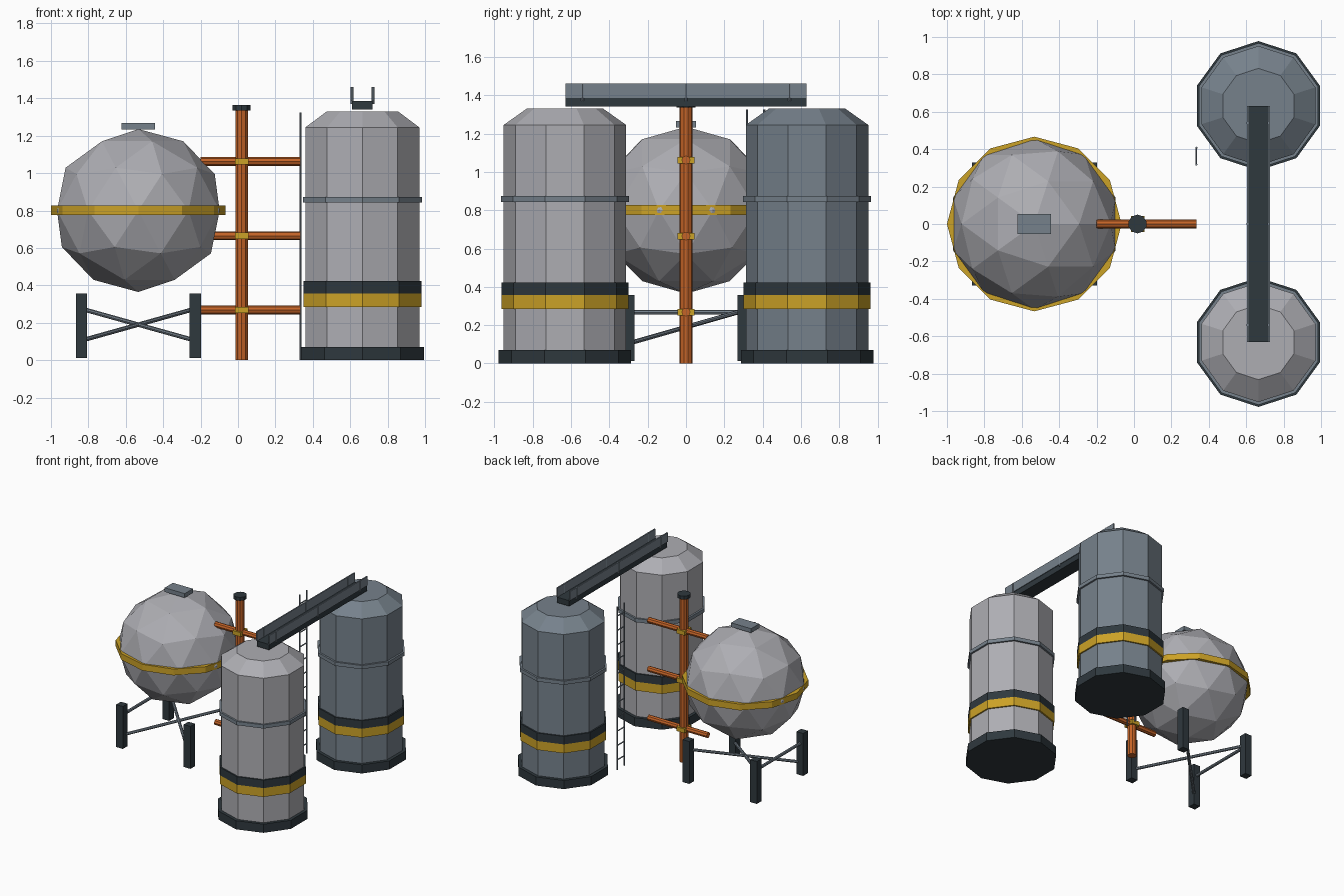
import bpy
import bmesh
from mathutils import Matrix, Vector

cube = bpy.data.objects.get("Cube")
if cube:
    bpy.data.objects.remove(cube, do_unlink=True)


def material(name, rgb):
    m = bpy.data.materials.new(name)
    m.use_nodes = True
    m.diffuse_color = (*rgb, 1)
    m.node_tree.nodes["Principled BSDF"].inputs["Base Color"].default_value = (*rgb, 1)
    return m


LIGHT = material("light grey", (0.42, 0.42, 0.45))
SLATE = material("slate grey", (0.18, 0.22, 0.26))
DARK = material("dark steel", (0.028, 0.04, 0.048))
YELLOW = material("safety yellow", (0.6, 0.36, 0.02))
ORANGE = material("orange pipe", (0.55, 0.125, 0.02))


def finish(name, bm, mat):
    mesh = bpy.data.meshes.new(name)
    bm.to_mesh(mesh)
    bm.free()
    mesh.materials.append(mat)
    ob = bpy.data.objects.new(name, mesh)
    bpy.context.collection.objects.link(ob)
    return ob


def drum(name, x, y, z0, z1, r0, mat, sides=10, r1=None):
    """Upright prism or cone section between two heights."""
    bm = bmesh.new()
    bmesh.ops.create_cone(bm, cap_ends=True, segments=sides, radius1=r0,
                          radius2=r0 if r1 is None else r1, depth=z1 - z0,
                          matrix=Matrix.Translation((x, y, (z0 + z1) / 2)))
    return finish(name, bm, mat)


def rod(name, a, b, r, mat, sides=8):
    """Straight rod between two points."""
    a, b = Vector(a), Vector(b)
    turn = (b - a).to_track_quat('Z', 'Y').to_matrix().to_4x4()
    bm = bmesh.new()
    bmesh.ops.create_cone(bm, cap_ends=True, segments=sides, radius1=r, radius2=r,
                          depth=(b - a).length,
                          matrix=Matrix.Translation((a + b) / 2) @ turn)
    return finish(name, bm, mat)


def box(name, centre, size, mat):
    bm = bmesh.new()
    bmesh.ops.create_cube(bm, size=1, matrix=Matrix.Translation(centre)
                          @ Matrix.Diagonal((*size, 1)))
    return finish(name, bm, mat)


# Two upright tanks with plinth, bands and tapered roof
TX, TY = 0.665, 0.632
for side, sign, shell in (("front", -1, LIGHT), ("back", 1, SLATE)):
    y = sign * TY
    drum(f"{side}_tank_base", TX, y, 0, 0.07, 0.346, DARK)
    drum(f"{side}_tank_body", TX, y, 0.03, 1.245, 0.32, shell)
    drum(f"{side}_tank_roof", TX, y, 1.245, 1.33, 0.32, shell, r1=0.2)
    drum(f"{side}_tank_yellow_band", TX, y, 0.285, 0.357, 0.332, YELLOW)
    drum(f"{side}_tank_dark_band", TX, y, 0.357, 0.422, 0.332, DARK)
    drum(f"{side}_tank_hoop", TX, y, 0.843, 0.873, 0.335, SLATE)

# Walkway channel bridging the tank tops
box("walkway_floor", (TX, 0, 1.363), (0.11, 1.26, 0.045), DARK)
for side, sign in (("left", 1), ("right", -1)):
    x = TX + sign * 0.056
    box(f"walkway_{side}_panel", (x, 0, 1.423), (0.01, 1.26, 0.075), SLATE)
    for i in (-1, 0, 1):
        rod(f"walkway_{side}_post", (x, i * 0.54, 1.37), (x, i * 0.54, 1.46), 0.008, SLATE)

# Faceted globe tank with belt and hatch
GX, GZ = -0.533, 0.8
bm = bmesh.new()
bmesh.ops.create_icosphere(bm, subdivisions=2, radius=0.457,
                           matrix=Matrix.Translation((GX, 0, GZ))
                           @ Matrix.Diagonal((1, 1, 0.953, 1)))
finish("globe_tank", bm, LIGHT)
drum("globe_belt", GX, 0, 0.775, 0.826, 0.467, YELLOW, sides=12)
box("globe_hatch", (GX, 0, 1.25), (0.18, 0.105, 0.034), SLATE)

# Stand legs and braces under the globe
LX, LY = 0.304, 0.298
for sx in (-1, 1):
    for sy in (-1, 1):
        box("stand_leg", (GX + sx * LX, sy * LY, 0.184), (0.06, 0.06, 0.345), DARK)
LOW, HIGH = 0.105, 0.275
rod("cross_brace", (GX - LX, -LY, LOW), (GX + LX, LY, HIGH), 0.012, SLATE)
rod("cross_brace", (GX + LX, -LY, LOW), (GX - LX, LY, HIGH), 0.012, SLATE)
rod("side_brace", (GX - LX, -LY, 0.267), (GX - LX, LY, 0.267), 0.012, SLATE)

# Orange riser pipe with branches and collars
PX = 0.019
drum("riser_pipe", PX, 0, 0, 1.345, 0.035, ORANGE)
drum("riser_cap", PX, 0, 1.335, 1.363, 0.05, DARK)
for z in (0.268, 0.665, 1.062):
    rod("branch_pipe", (-0.2, 0, z), (0.335, 0, z), 0.023, ORANGE)
    box("pipe_collar", (PX, 0, z), (0.072, 0.088, 0.034), YELLOW)

# Ladder beside the back tank
AX, Y0, Y1 = 0.333, 0.318, 0.408
for y in (Y0, Y1):
    rod("ladder_rail", (AX, y, 0), (AX, y, 1.325), 0.006, SLATE, sides=6)
for i in range(11):
    z = 0.08 + i * 0.117
    rod("ladder_rung", (AX, Y0, z), (AX, Y1, z), 0.005, SLATE, sides=6)
